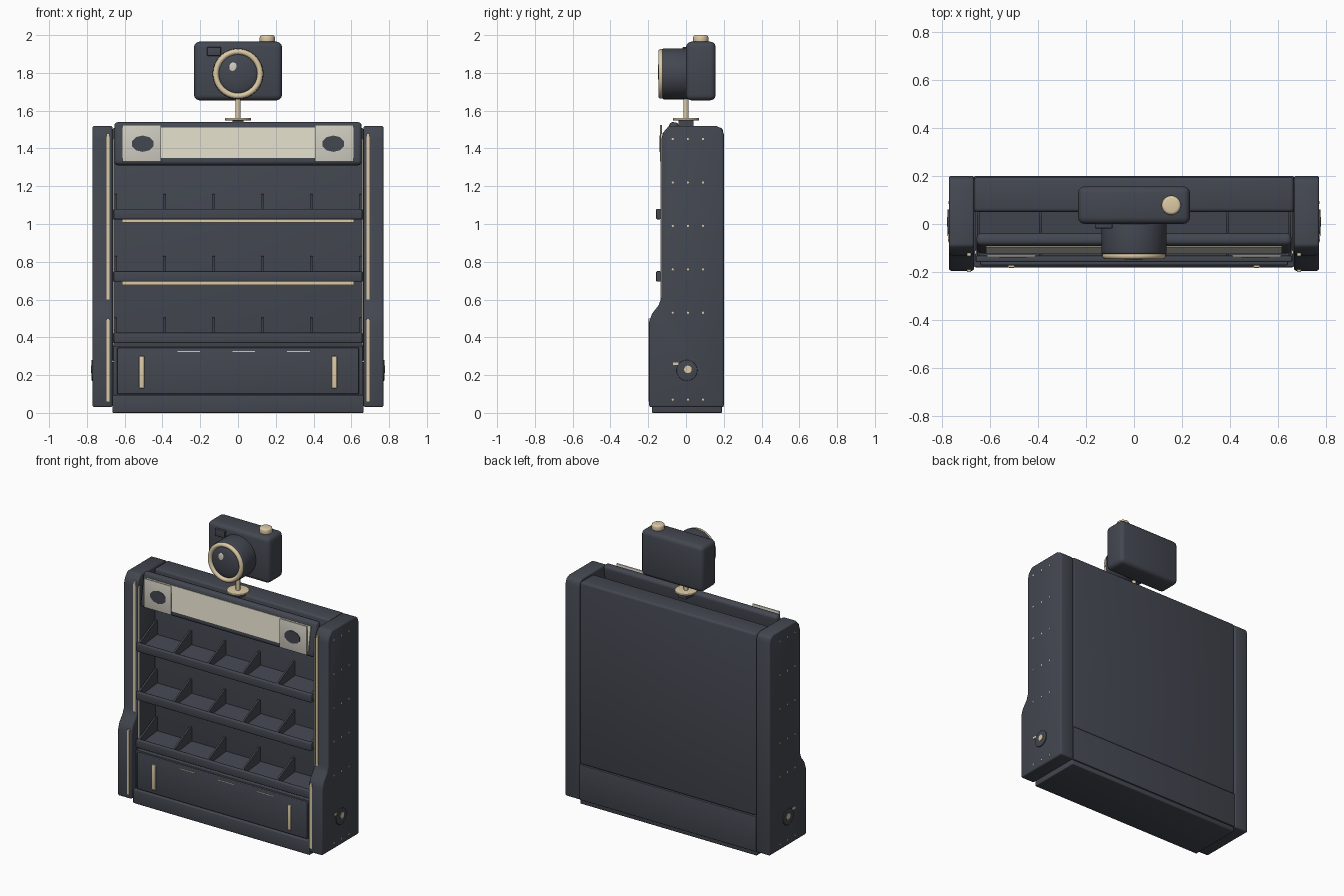
import bpy, bmesh, math
from mathutils import Vector

cube = bpy.data.objects.get("Cube")
if cube:
    bpy.data.objects.remove(cube, do_unlink=True)


def material(name, r, g, b):
    m = bpy.data.materials.new(name)
    m.use_nodes = True
    m.diffuse_color = (r, g, b, 1)
    m.node_tree.nodes["Principled BSDF"].inputs["Base Color"].default_value = (r, g, b, 1)
    return m


slate = material("slate", 0.056, 0.063, 0.08)
ivory = material("ivory", 0.70, 0.67, 0.55)
pale = material("pale_ivory", 0.64, 0.62, 0.54)
gold = material("pale_gold", 0.72, 0.59, 0.38)


def finish(obj, name, mat, bevel=0, segments=3):
    obj.name = name
    obj.data.materials.append(mat)
    bpy.ops.object.select_all(action="DESELECT")
    obj.select_set(True)
    bpy.context.view_layer.objects.active = obj
    if bevel:
        mod = obj.modifiers.new("Bevel", "BEVEL")
        mod.width, mod.segments, mod.limit_method = bevel, segments, "ANGLE"
        bpy.ops.object.modifier_apply(modifier="Bevel")
    bpy.ops.object.shade_smooth_by_angle(angle=math.radians(35))
    return obj


def box(name, x, y, z, mat=slate, bevel=0, tilt=0):
    """Box from (min, max) ranges, optionally tilted about x."""
    lo, hi = Vector((x[0], y[0], z[0])), Vector((x[1], y[1], z[1]))
    bpy.ops.mesh.primitive_cube_add(size=1, location=(lo + hi) / 2)
    obj = bpy.context.object
    obj.scale = hi - lo
    bpy.ops.object.transform_apply(location=False, rotation=False, scale=True)
    obj.rotation_euler.x = tilt
    return finish(obj, name, mat, bevel)


def cylinder(name, center, radius, depth, axis="z", mat=slate, bevel=0, sides=40):
    turn = {"x": (0, math.pi / 2, 0), "y": (math.pi / 2, 0, 0), "z": (0, 0, 0)}[axis]
    bpy.ops.mesh.primitive_cylinder_add(vertices=sides, radius=radius, depth=depth,
                                        location=center, rotation=turn)
    return finish(bpy.context.object, name, mat, bevel)


def extrude_x(name, profile, x0, x1, mat=slate, bevel=0):
    """Extrude a (y, z) outline from x0 to x1."""
    bm = bmesh.new()
    face = bm.faces.new([bm.verts.new((x0, y, z)) for y, z in profile])
    ext = bmesh.ops.extrude_face_region(bm, geom=[face])
    moved = [v for v in ext["geom"] if isinstance(v, bmesh.types.BMVert)]
    bmesh.ops.translate(bm, verts=moved, vec=(x1 - x0, 0, 0))
    bmesh.ops.recalc_face_normals(bm, faces=bm.faces)
    mesh = bpy.data.meshes.new(name)
    bm.to_mesh(mesh)
    bm.free()
    obj = bpy.data.objects.new(name, mesh)
    bpy.context.collection.objects.link(obj)
    return finish(obj, name, mat, bevel)


def span(center, half):
    return (center - half, center + half)


def both(half):
    return (-half, half)


# Cabinet: plinth, back and drawer
box("plinth", both(0.665), (-0.18, 0.19), (0, 0.095), bevel=0.006)
box("back_lower", both(0.665), (0.05, 0.199), (0.03, 0.27), bevel=0.004)
box("back_upper", both(0.665), (0.05, 0.195), (0.27, 1.51), bevel=0.015)
box("drawer_case", both(0.66), (-0.155, 0.06), (0.09, 0.355), bevel=0.004)
box("drawer_front", both(0.64), (-0.172, -0.15), (0.1, 0.345), bevel=0.005)
for x in (-0.29, -0.23, 0, 0.06, 0.29, 0.35):
    box("drawer_trim", span(x, 0.03), (-0.174, -0.17), span(0.325, 0.002), gold)

# Side walls with a deeper foot
wall = [(-0.195, 0.03), (-0.195, 0.48), (-0.18, 0.525), (-0.145, 0.57), (-0.13, 0.61),
        (-0.13, 1.45), (-0.12, 1.485), (-0.09, 1.52), (0.16, 1.52), (0.19, 1.505),
        (0.2, 1.475), (0.2, 0.03)]
for side, s in (("right", -1), ("left", 1)):
    extrude_x(side + "_wall", wall, s * 0.665, s * 0.77, bevel=0.01)
    box(side + "_strip_upper", span(s * 0.687, 0.008), (-0.134, -0.12), (0.57, 1.48), gold)
    box(side + "_strip_lower", span(s * 0.687, 0.008), (-0.199, -0.18), (0.06, 0.5), gold)
    box(side + "_inner_light", span(s * 0.659, 0.004), (-0.125, -0.11), (0.36, 1.45), pale)
    box(side + "_drawer_handle", span(s * 0.51, 0.014), (-0.182, -0.165), (0.13, 0.3),
        gold, 0.004)
    # Round lock and rivets on the outer face
    cylinder(side + "_lock", (s * 0.771, 0.005, 0.225), 0.055, 0.01, "x", bevel=0.003)
    cylinder(side + "_lock_button", (s * 0.775, 0.01, 0.23), 0.02, 0.006, "x", gold)
    box(side + "_lock_tab", span(s * 0.771, 0.003), span(-0.055, 0.015), span(0.26, 0.007), gold)
    for z in (0.07, 0.53, 0.76, 0.99, 1.22, 1.45):
        for y in (-0.07, 0.01, 0.09):
            cylinder(side + "_rivet", (s * 0.77, y, z), 0.006, 0.003, "x", gold, sides=8)

# Three display trays, each with five bins
for level, z in enumerate((0.37, 0.695, 1.025)):
    box("tray_lip", both(0.658), (-0.158, -0.132), (z, z + 0.055), bevel=0.006)
    extrude_x("tray_floor", [(-0.14, z), (0.055, z + 0.02), (0.055, z + 0.04), (-0.14, z + 0.02)],
              -0.66, 0.66)
    divider = [(-0.14, z + 0.01), (-0.14, z + 0.05), (0.03, z + 0.135), (0.055, z + 0.135),
               (0.055, z + 0.02)]
    for i in range(6):
        x = -0.648 + i * 0.2592
        extrude_x("tray_divider", divider, x - 0.006, x + 0.006)
    if level:
        box("tray_light", both(0.615), (-0.115, -0.1), (z - 0.018, z + 0.005), gold)

# Tilted header sign with a vertical plate at each end
tilt = -math.radians(10)
box("sign_body", both(0.655), span(-0.08, 0.026), span(1.425, 0.115), bevel=0.02, tilt=tilt)
box("sign_face", both(0.615), span(-0.107, 0.004), span(1.43, 0.082), ivory, tilt=tilt)
for side, s in (("right", -1), ("left", 1)):
    box(side + "_sign_plate", span(s * 0.51, 0.102), (-0.137, -0.128), span(1.427, 0.098), pale, 0.002)
    mark = cylinder(side + "_sign_mark", (s * 0.505, -0.138, 1.425), 0.06, 0.004, "y", sides=10)
    mark.scale.y = 0.72

# Camera on a round stand
cylinder("stand_disc", (0, 0, 1.555), 0.07, 0.012, mat=gold, bevel=0.003)
cylinder("stand_post", (0, 0, 1.61), 0.014, 0.12, mat=gold, sides=20)
box("stand_mount", both(0.03), both(0.04), (1.515, 1.55))
box("camera_body", both(0.233), (0, 0.157), (1.655, 1.965), bevel=0.028)
box("viewfinder", (-0.163, -0.09), (-0.018, 0.01), (1.89, 1.937), bevel=0.004)
cylinder("shutter_button", (0.155, 0.078, 1.977), 0.04, 0.046, mat=gold, bevel=0.012)
cylinder("lens_barrel", (0, -0.055, 1.795), 0.135, 0.14, "y", bevel=0.008, sides=64)
bpy.ops.mesh.primitive_torus_add(major_segments=64, minor_segments=14, major_radius=0.117,
                                 minor_radius=0.015, location=(0, -0.132, 1.795),
                                 rotation=(math.pi / 2, 0, 0))
finish(bpy.context.object, "lens_ring", gold)


def ball(name, center, size, mat):
    bpy.ops.mesh.primitive_uv_sphere_add(segments=40, ring_count=20, radius=1, location=center)
    bpy.context.object.scale = size
    return finish(bpy.context.object, name, mat)


ball("lens_glass", (0, -0.123, 1.795), (0.107, 0.025, 0.107), slate)
ball("lens_glint", (-0.025, -0.143, 1.828), (0.022, 0.005, 0.028), pale)
